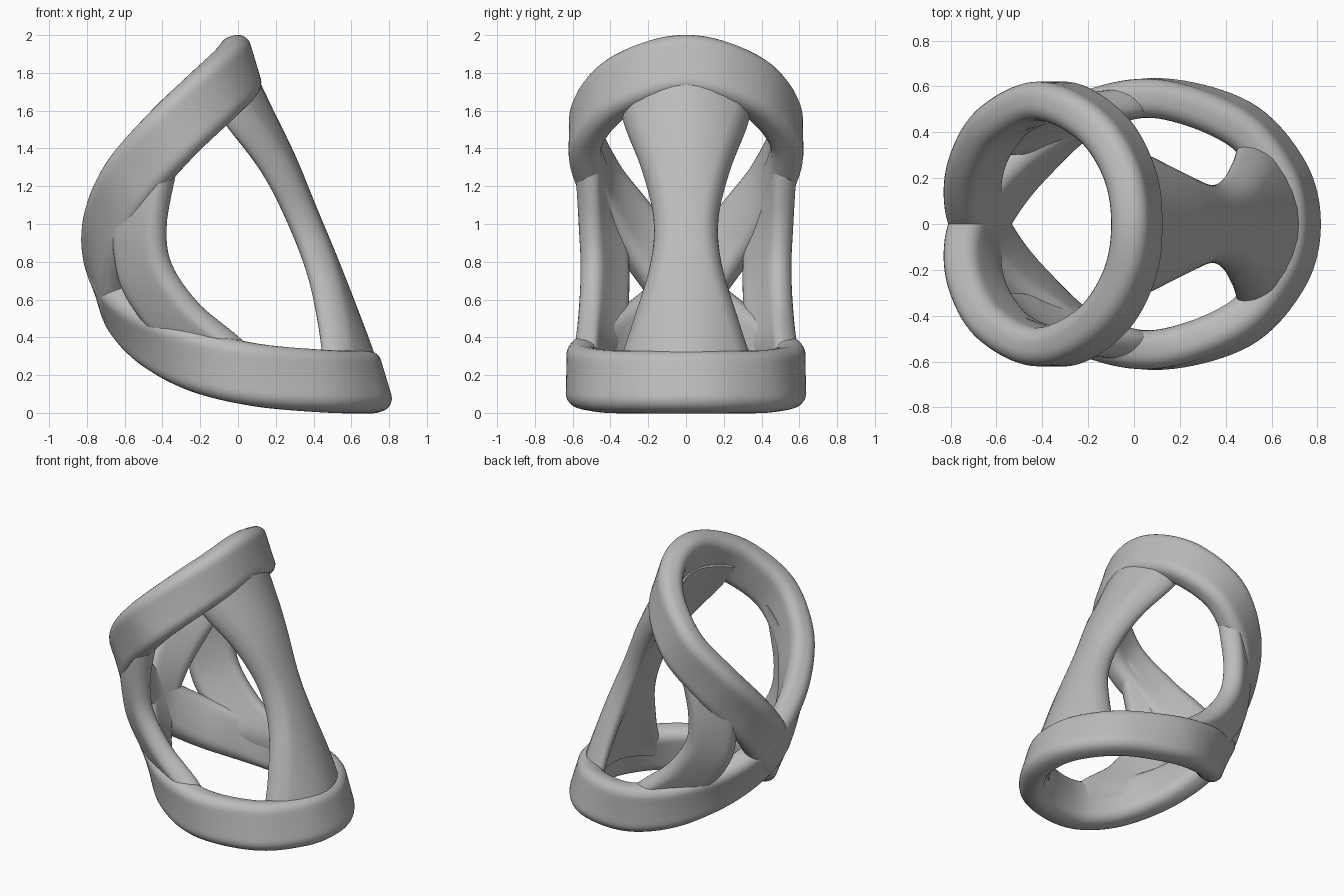
import bpy, bmesh
from math import sin, cos, pi
from mathutils import Vector

if "Cube" in bpy.data.objects:
    bpy.data.objects.remove(bpy.data.objects["Cube"])

grey = bpy.data.materials.new("plain grey")
grey.use_nodes = True
tone = (0.5, 0.5, 0.5, 1)
grey.diffuse_color = tone
grey.node_tree.nodes["Principled BSDF"].inputs["Base Color"].default_value = tone


def smooth_path(points, steps, closed=False):
    """Catmull-Rom curve through the points."""
    pts = [Vector(p) for p in points]
    n = len(pts)
    get = (lambda i: pts[i % n]) if closed else (lambda i: pts[max(0, min(n - 1, i))])
    out = []
    for i in range(n if closed else n - 1):
        a, b, c, d = (get(i + k) for k in (-1, 0, 1, 2))
        for s in range(steps):
            t = s / steps
            out.append(b + (c - a) * t / 2 + (a - b * 2.5 + c * 2 - d / 2) * t * t
                       + (b * 1.5 - a / 2 - c * 1.5 + d / 2) * t ** 3)
    if not closed:
        out.append(pts[-1])
    return out


def section(half_width, half_thick, radius, side=8, arc=6):
    """Rounded rectangle with extra points along its long sides."""
    w, h = half_width - radius, half_thick - radius
    out = []
    for k, (sx, sy) in enumerate(((1, 1), (-1, 1), (-1, -1), (1, -1))):
        for j in range(arc + 1):
            a = (k + j / arc) * pi / 2
            out.append((sx * w + radius * cos(a), sy * h + radius * sin(a)))
        if k in (0, 2):
            for j in range(1, side):
                out.append((sx * w * (1 - 2 * j / side), sy * (h + radius)))
    return out


def skin(name, rings, closed=False):
    bm = bmesh.new()
    rows = [[bm.verts.new(p) for p in ring] for ring in rings]
    n = len(rows[0])
    for i in range(len(rows) if closed else len(rows) - 1):
        a, b = rows[i], rows[(i + 1) % len(rows)]
        for j in range(n):
            bm.faces.new((a[j], a[(j + 1) % n], b[(j + 1) % n], b[j]))
    if not closed:
        bm.faces.new(rows[0])
        bm.faces.new(rows[-1])
    bmesh.ops.recalc_face_normals(bm, faces=bm.faces)
    mesh = bpy.data.meshes.new(name)
    bm.to_mesh(mesh)
    bm.free()
    mesh.materials.append(grey)
    obj = bpy.data.objects.new(name, mesh)
    bpy.context.collection.objects.link(obj)
    bpy.ops.object.select_all(action="DESELECT")
    obj.select_set(True)
    bpy.context.view_layer.objects.active = obj
    bpy.ops.object.shade_smooth_by_angle(angle=0.7)


def flip(points):
    return [(x, -y, z) for x, y, z in points]


# Folded figure-eight band: upper and lower loops crossing on one side
top, low = (0.012, 0, 1.836), (0.703, 0, 0.163)
tip = (-0.67, 0, 0.63)
upper = [(-0.02, 0.22, 1.79), (-0.14, 0.42, 1.675), (-0.35, 0.535, 1.475),
         (-0.555, 0.46, 1.24), (-0.665, 0.31, 1.02), (-0.7, 0.15, 0.82)]
lower = [(0.65, 0.22, 0.163), (0.455, 0.44, 0.168), (0.1, 0.548, 0.2),
         (-0.2, 0.48, 0.272), (-0.44, 0.3, 0.385), (-0.59, 0.14, 0.505)]
loop = ([top] + upper + [tip] + flip(lower[::-1]) + [low] + lower
        + [tip] + flip(upper[::-1]))
path = smooth_path(loop, 10, closed=True)
band = section(0.165, 0.085, 0.07)
rings = []
for i, p in enumerate(path):
    tangent = (path[(i + 1) % len(path)] - path[i - 1]).normalized()
    dx = p.x - (-0.36 if p.z > tip[2] else 0.05)
    normal = Vector((dx, p.y, 0.3 * dx))
    normal = (normal - tangent * normal.dot(tangent)).normalized()
    across = tangent.cross(normal)
    rings.append([p + across * s + normal * n for s, n in band])
skin("figure_eight_band", rings, closed=True)


def strut(name, edge_a, edge_b, bulge, thick):
    """Curved web between two edge paths, with rounded edges."""
    a, b = smooth_path(edge_a, 8), smooth_path(edge_b, 8)
    mid = [(p + q) / 2 for p, q in zip(a, b)]
    rows = []
    for i, c in enumerate(mid):
        tangent = mid[min(i + 1, len(mid) - 1)] - mid[max(i - 1, 0)]
        across = a[i] - b[i]
        half = across.length / 2
        across.normalize()
        normal = across.cross(tangent).normalized()
        if normal.dot(Vector((c.x, c.y, 0))) < 0:
            normal = -normal
        rows.append([c + across * s + normal * (n - bulge * s * s)
                     for s, n in section(half, thick, thick * 0.95)])
    skin(name, rows)


# Hourglass strut on the open side
waist = [(0.015, 0.36, 1.78), (0.1, 0.33, 1.6), (0.235, 0.235, 1.32),
         (0.35, 0.172, 1.04), (0.45, 0.19, 0.8), (0.56, 0.28, 0.52),
         (0.635, 0.35, 0.32), (0.67, 0.37, 0.2)]
strut("hourglass_strut", waist, flip(waist), 1.3, 0.08)

# Pair of side struts
outer = [(-0.29, 0.55, 1.46), (-0.35, 0.555, 1.27), (-0.4, 0.545, 1.0),
         (-0.37, 0.535, 0.78), (-0.21, 0.545, 0.55), (0.04, 0.565, 0.34), (0.11, 0.57, 0.22)]
inner = [(-0.65, 0.42, 1.16), (-0.655, 0.37, 1.02), (-0.65, 0.34, 0.86),
         (-0.61, 0.335, 0.67), (-0.515, 0.345, 0.51), (-0.4, 0.38, 0.38), (-0.3, 0.44, 0.3)]
strut("left_side_strut", outer, inner, 0.4, 0.07)
strut("right_side_strut", flip(outer), flip(inner), 0.4, 0.07)
